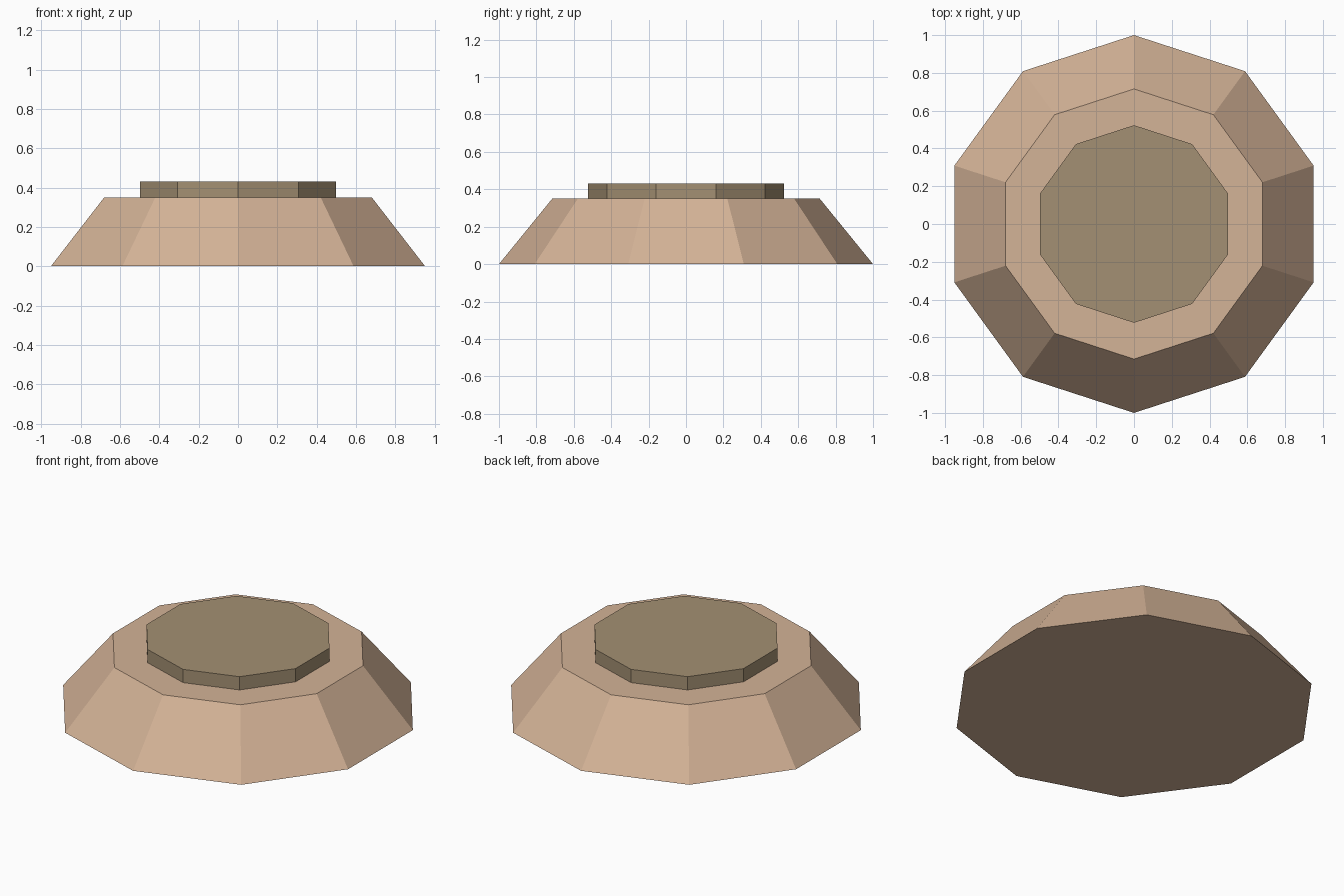
import bpy

cube = bpy.data.objects.get("Cube")
if cube:
    bpy.data.objects.remove(cube, do_unlink=True)


def srgb(*rgb):
    return [((c / 255 + 0.055) / 1.055) ** 2.4 for c in rgb] + [1.0]


def make_material(name, color):
    mat = bpy.data.materials.new(name)
    mat.use_nodes = True
    mat.diffuse_color = color
    mat.node_tree.nodes["Principled BSDF"].inputs["Base Color"].default_value = color
    return mat


def ten_sided(name, bottom_radius, top_radius, z0, z1, mat):
    """Ten-sided solid with a corner facing the front and the back."""
    bpy.ops.mesh.primitive_cone_add(
        vertices=10, radius1=bottom_radius, radius2=top_radius,
        depth=z1 - z0, location=(0, 0, (z0 + z1) / 2))
    obj = bpy.context.object
    obj.name = name
    obj.data.materials.append(mat)
    return obj


tan = make_material("warm tan", srgb(212, 179, 151))
brown = make_material("olive brown", srgb(164, 144, 115))

# Sloped base
ten_sided("sloped_base", 1.0, 0.715, 0.0, 0.35, tan)

# Raised cap, sunk slightly into the base
ten_sided("raised_cap", 0.523, 0.523, 0.34, 0.43, brown)
